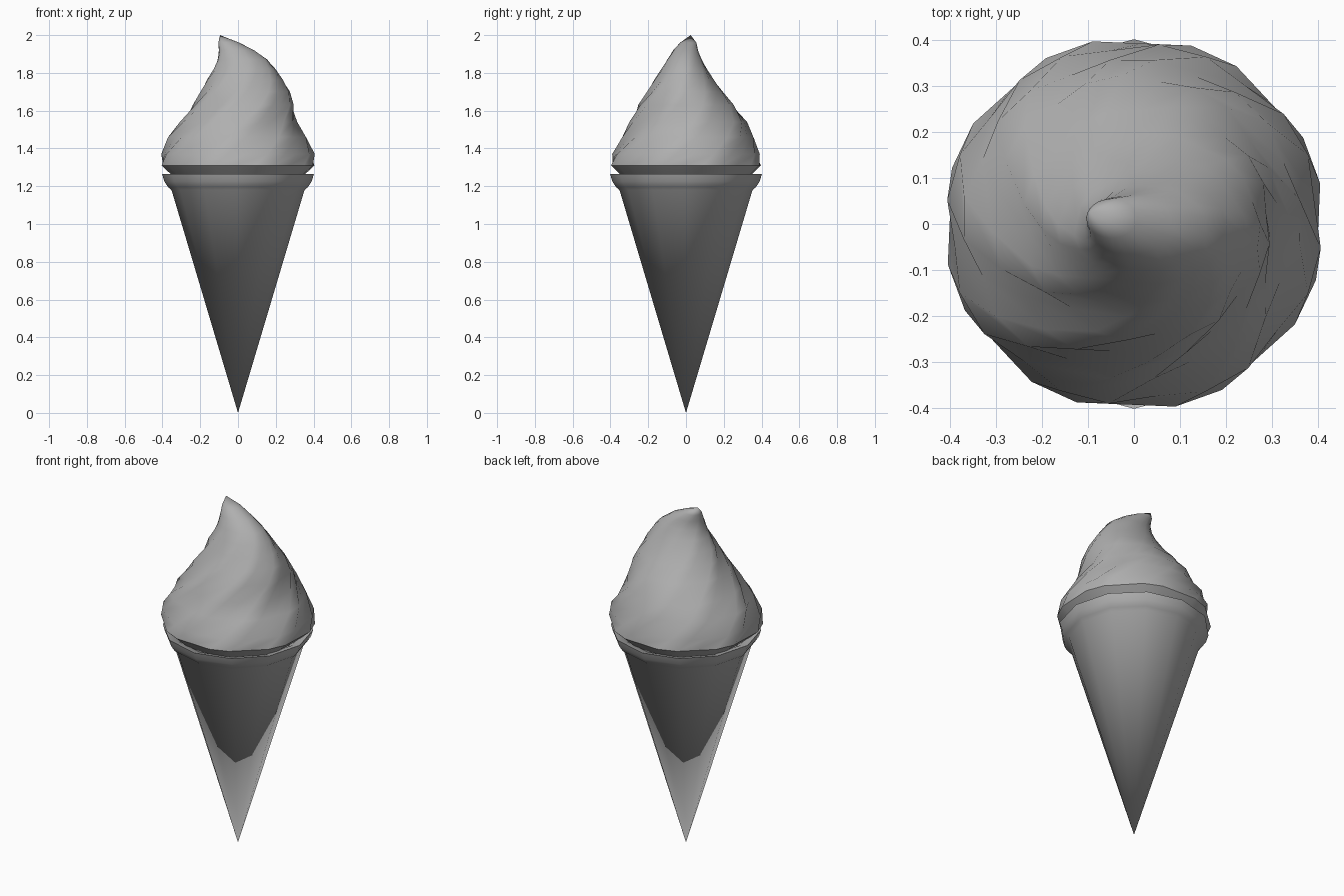
import bpy, bmesh
from math import sin, cos, pi, radians

if "Cube" in bpy.data.objects:
    bpy.data.objects.remove(bpy.data.objects["Cube"])

# One plain mid-grey for everything
grey = bpy.data.materials.new("mid_grey")
grey.diffuse_color = (0.43, 0.43, 0.43, 1)
grey.use_nodes = True
grey.node_tree.nodes["Principled BSDF"].inputs["Base Color"].default_value = grey.diffuse_color


def loft(name, rings, sharp):
    """Skin a list of rings; a ring with one point closes to a tip."""
    bm = bmesh.new()
    vr = [[bm.verts.new(p) for p in ring] for ring in rings]
    for a, b in zip(vr, vr[1:]):
        n = max(len(a), len(b))
        for j in range(n):
            k = (j + 1) % n
            if len(a) == 1:
                bm.faces.new((a[0], b[k], b[j]))
            elif len(b) == 1:
                bm.faces.new((a[j], a[k], b[0]))
            else:
                bm.faces.new((a[j], a[k], b[k], b[j]))
    me = bpy.data.meshes.new(name)
    bm.to_mesh(me)
    bm.free()
    me.materials.append(grey)
    ob = bpy.data.objects.new(name, me)
    bpy.context.collection.objects.link(ob)
    bpy.context.view_layer.objects.active = ob
    bpy.ops.object.select_all(action='DESELECT')
    ob.select_set(True)
    bpy.ops.object.shade_smooth_by_angle(angle=radians(sharp))
    return ob


# Wafer cone: 12-sided lathe with a flared rim, turning inward at the top
cone_profile = [(0, 0), (0.352, 1.18), (0.37, 1.195), (0.39, 1.225),
                (0.402, 1.265), (0.35, 1.25), (0.30, 1.20), (0, 1.20)]
cone = []
for r, z in cone_profile:
    n = 12 if r else 1
    cone.append([(r * cos(2 * pi * j / n), r * sin(2 * pi * j / n), z)
                 for j in range(n)])
loft("wafer_cone", cone, 40)

# Soft ice cream: a twisted octagon with blunt corners, leaning left at the tip
# layers: z, centre x, centre y, radius x, radius y, groove depth
layers = [(1.22, 0, 0, 0.31, 0.31, 0),
          (1.26, 0, 0, 0.36, 0.355, 0),
          (1.31, 0, 0, 0.415, 0.407, 0),
          (1.37, 0, 0, 0.410, 0.394, 0.003),
          (1.46, -0.005, 0.01, 0.368, 0.350, 0.006),
          (1.54, 0.003, 0.012, 0.312, 0.313, 0.008),
          (1.63, 0.028, 0.0, 0.271, 0.257, 0.008),
          (1.70, 0.038, -0.006, 0.237, 0.201, 0.006),
          (1.76, 0.037, -0.01, 0.203, 0.160, 0.004),
          (1.82, 0.035, -0.01, 0.165, 0.122, 0.001),
          (1.87, 0.024, -0.008, 0.134, 0.093, 0),
          (1.92, -0.008, -0.002, 0.094, 0.066, 0),
          (1.96, -0.049, 0.012, 0.055, 0.043, 0),
          (2.0, -0.095, 0.025, 0, 0, 0)]
rings = []
for z, cx, cy, rx, ry, depth in layers:
    if rx == 0:
        rings.append([(cx, cy, z)])
        continue
    twist = radians(20 + 165 * max(0, z - 1.31))
    ring = []
    for lobe in range(8):
        # two corner points, then one in the groove
        for offset, groove in ((-7.5, 0), (7.5, 0), (22.5, 1)):
            t = radians(45 * lobe + offset) + twist
            flat = 1 - groove * (1 - cos(radians(15))) * min(1, rx / 0.25)
            # grooves are deepest at the front left
            d = groove * depth * max(0, 0.5 + 0.7 * cos(t - radians(245)))
            ring.append((cx + (rx * flat - d) * cos(t),
                         cy + (ry * flat - d) * sin(t), z))
    rings.append(ring)
loft("ice_cream_underside", [[(0, 0, 1.22)]] + rings[:3], 50)
loft("ice_cream_swirl", rings[2:], 80)
